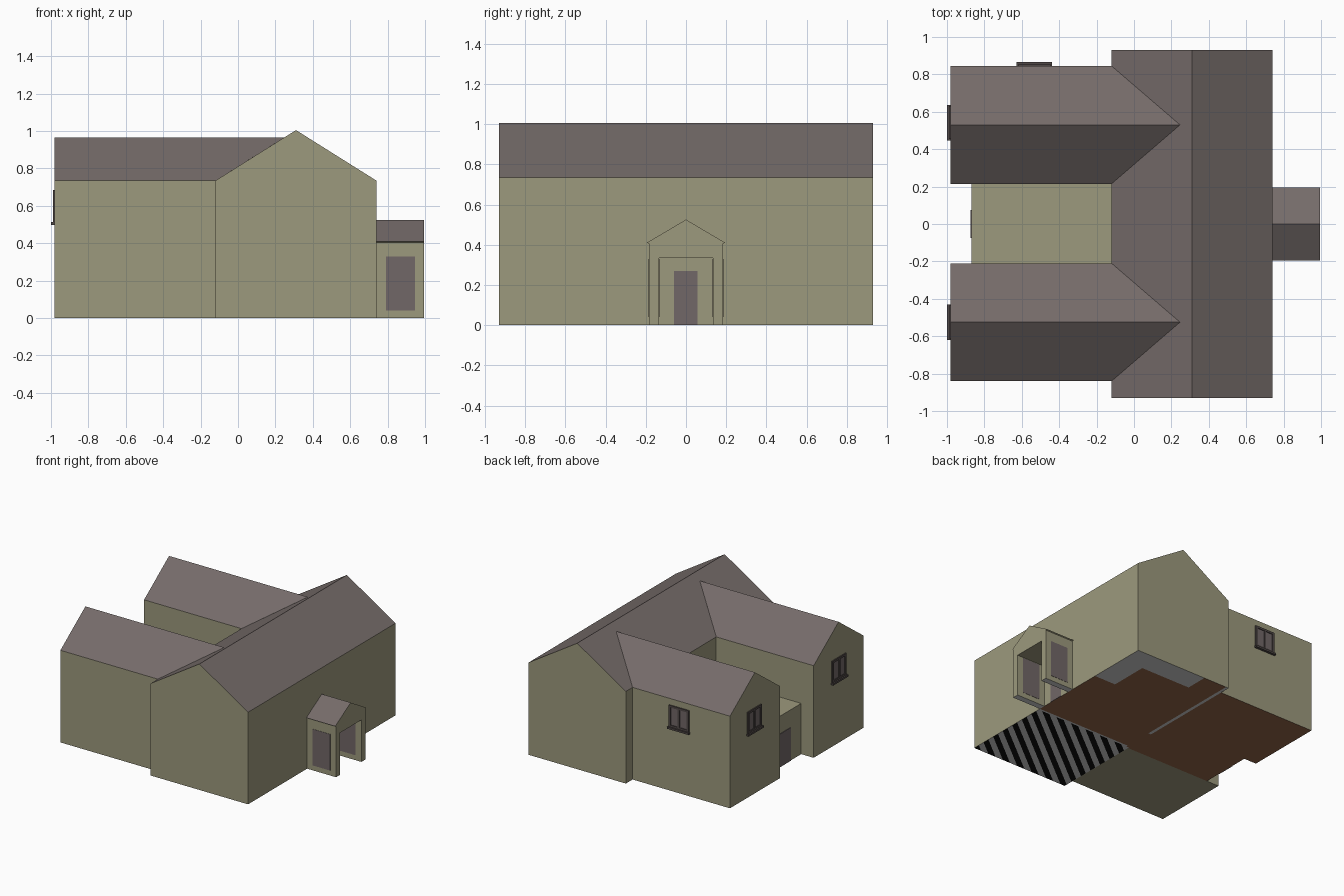
import bpy, bmesh
from mathutils import Vector

if "Cube" in bpy.data.objects:
    bpy.data.objects.remove(bpy.data.objects["Cube"])


def mat(name, rgb):
    m = bpy.data.materials.new(name)
    m.diffuse_color = (*rgb, 1)
    m.use_nodes = True
    m.node_tree.nodes["Principled BSDF"].inputs["Base Color"].default_value = m.diffuse_color
    return m


WALL = mat("olive_wall", (0.335, 0.32, 0.205))
ROOF = mat("roof_brown", (0.178, 0.148, 0.142))
FRAME = mat("window_frame", (0.08, 0.065, 0.062))
GLASS = mat("door_and_glass", (0.165, 0.135, 0.135))
GREY = mat("grey_floor", (0.62, 0.62, 0.62))
WOOD = mat("brown_floor", (0.29, 0.13, 0.065))
BLACK = mat("black_stripe", (0.004, 0.004, 0.004))


def finish(name, bm, mats, rule=None, solid=True):
    if solid:
        bmesh.ops.recalc_face_normals(bm, faces=bm.faces[:])
    bm.normal_update()
    if rule:
        for f in bm.faces:
            f.material_index = rule(f)
    me = bpy.data.meshes.new(name)
    bm.to_mesh(me)
    bm.free()
    for m in mats:
        me.materials.append(m)
    ob = bpy.data.objects.new(name, me)
    bpy.context.collection.objects.link(ob)
    return ob


def loft(name, a, b, mats, rule=None, open_bottom=True):
    """Join two matching outlines with side faces and end caps."""
    bm = bmesh.new()
    va = [bm.verts.new(p) for p in a]
    vb = [bm.verts.new(p) for p in b]
    n = len(a)
    for i in range(n):
        j = (i + 1) % n
        bm.faces.new((va[i], va[j], vb[j], vb[i]))
    bm.faces.new(va)
    bm.faces.new(vb)
    bmesh.ops.recalc_face_normals(bm, faces=bm.faces[:])
    if open_bottom:
        low = [f for f in bm.faces if all(v.co.z < 1e-5 for v in f.verts)]
        bmesh.ops.delete(bm, geom=low, context='FACES_ONLY')
    return finish(name, bm, mats, rule, solid=False)


def box(name, x0, x1, y0, y1, z0, z1, m, open_bottom=False):
    a = [(x0, y0, z0), (x1, y0, z0), (x1, y1, z0), (x0, y1, z0)]
    return loft(name, a, [(x, y, z1) for x, y, _ in a], [m], None, open_bottom)


def roof_rule(f):
    return 1 if f.normal.z > 0.1 else 0


# main house with a gable at both ends
prof = [(-0.12, 0), (0.74, 0), (0.74, 0.735), (0.31, 1.005), (-0.12, 0.735)]
loft("main_house", [(x, -0.93, z) for x, z in prof],
     [(x, 0.93, z) for x, z in prof], [WALL, ROOF], roof_rule)

# two rear wings, whose ridges run into the main roof and form valleys
for name, y0, y1 in (("north_wing", 0.215, 0.845), ("south_wing", -0.84, -0.21)):
    yc = (y0 + y1) / 2
    prof = [(y0, 0), (y1, 0), (y1, 0.735), (yc, 0.965), (y0, 0.735)]
    loft(name, [(-0.98, y, z) for y, z in prof],
         [(0.246 if z > 0.9 else -0.12, y, z) for y, z in prof],
         [WALL, ROOF], roof_rule)

# flat-roofed link between the wings, with its back door
box("link_block", -0.87, -0.12, -0.21, 0.215, 0, 0.405, WALL, True)
box("back_door", -0.874, -0.868, -0.075, 0.075, 0, 0.265, GLASS)
box("front_door", 0.738, 0.744, -0.06, 0.056, 0, 0.27, GLASS)

# porch: gabled arch with a doorway through it
half = [(0.135, 0.335), (0.135, 0), (0.185, 0), (0.185, 0.405), (0.195, 0.41)]
prof = half + [(0, 0.525)] + [(-y, z) for y, z in reversed(half)]


def porch_rule(f):
    if f.normal.z < -0.9 and f.calc_center_median().z < 0.01:
        return 2
    return roof_rule(f)


loft("porch", [(0.74, y, z) for y, z in prof], [(0.995, y, z) for y, z in prof],
     [WALL, ROOF, GREY], porch_rule, False)
for s, side in ((1, "north"), (-1, "south")):
    for y, face in ((0.135, "inner"), (0.185, "outer")):
        box(f"porch_{side}_{face}_pane", 0.79, 0.945, s * y - 0.002, s * y + 0.002,
            0.04, 0.33, GLASS)


# windows: frame bars, two panes and a sill, laid along a wall
def window(name, origin, along, out):
    o, u, n = Vector(origin), Vector(along), Vector(out)

    def bar(part, u0, u1, z0, z1, d, m):
        p, q = o + u * u0 - n * 0.003, o + u * u1 + n * d
        box(f"{name}_{part}", *sorted((p.x, q.x)), *sorted((p.y, q.y)), z0, z1, m)

    bar("pane", -0.085, 0.085, 0.515, 0.68, 0.003, GLASS)
    bar("left_frame", -0.088, -0.07, 0.51, 0.685, 0.009, FRAME)
    bar("right_frame", 0.07, 0.088, 0.51, 0.685, 0.009, FRAME)
    bar("mullion", -0.008, 0.008, 0.528, 0.668, 0.009, FRAME)
    bar("top_frame", -0.07, 0.07, 0.668, 0.685, 0.009, FRAME)
    bar("bottom_frame", -0.07, 0.07, 0.51, 0.528, 0.009, FRAME)
    bar("sill", -0.095, 0.095, 0.498, 0.513, 0.02, FRAME)


window("north_back_window", (-0.98, 0.542, 0), (0, 1, 0), (-1, 0, 0))
window("south_back_window", (-0.98, -0.525, 0), (0, 1, 0), (-1, 0, 0))
window("north_side_window", (-0.533, 0.845, 0), (1, 0, 0), (0, 1, 0))


# ground-level floors, facing down
def floor(name, rects, m):
    bm = bmesh.new()
    for x0, x1, y0, y1 in rects:
        bm.faces.new([bm.verts.new(p) for p in
                      ((x0, y0, 0), (x0, y1, 0), (x1, y1, 0), (x1, y0, 0))])
    return finish(name, bm, [m], solid=False)


floor("grey_floor", [(0.55, 0.74, 0.44, 0.75), (0.11, 0.74, 0.75, 0.93),
                     (-0.12, -0.095, 0.05, 0.93), (-0.095, 0.74, -0.2, -0.185)], GREY)
floor("brown_floor", [(-0.095, 0.11, 0.75, 0.93), (-0.095, 0.55, 0.44, 0.75),
                      (-0.095, 0.74, -0.185, 0.44), (-0.12, -0.095, -0.2, 0.05),
                      (-0.98, -0.12, 0.215, 0.845), (-0.87, -0.12, -0.21, 0.215)], WOOD)
floor("south_wing_floor", [(-0.98, -0.12, -0.84, -0.21)], WALL)

# striped floor of the south room, cut diagonally
bm = bmesh.new()
bm.faces.new([bm.verts.new(p) for p in
              ((-0.12, -0.93, 0), (-0.12, -0.2, 0), (0.74, -0.2, 0), (0.74, -0.93, 0))])
nrm, step = Vector((0.62, -0.785, 0)), 0.0425
for i in range(0, 31):
    bmesh.ops.bisect_plane(bm, geom=bm.verts[:] + bm.edges[:] + bm.faces[:],
                           plane_co=nrm * (i * step), plane_no=nrm)
finish("striped_floor", bm, [GREY, BLACK],
       lambda f: int(f.calc_center_median().dot(nrm) / step + 10) % 2, solid=False)
